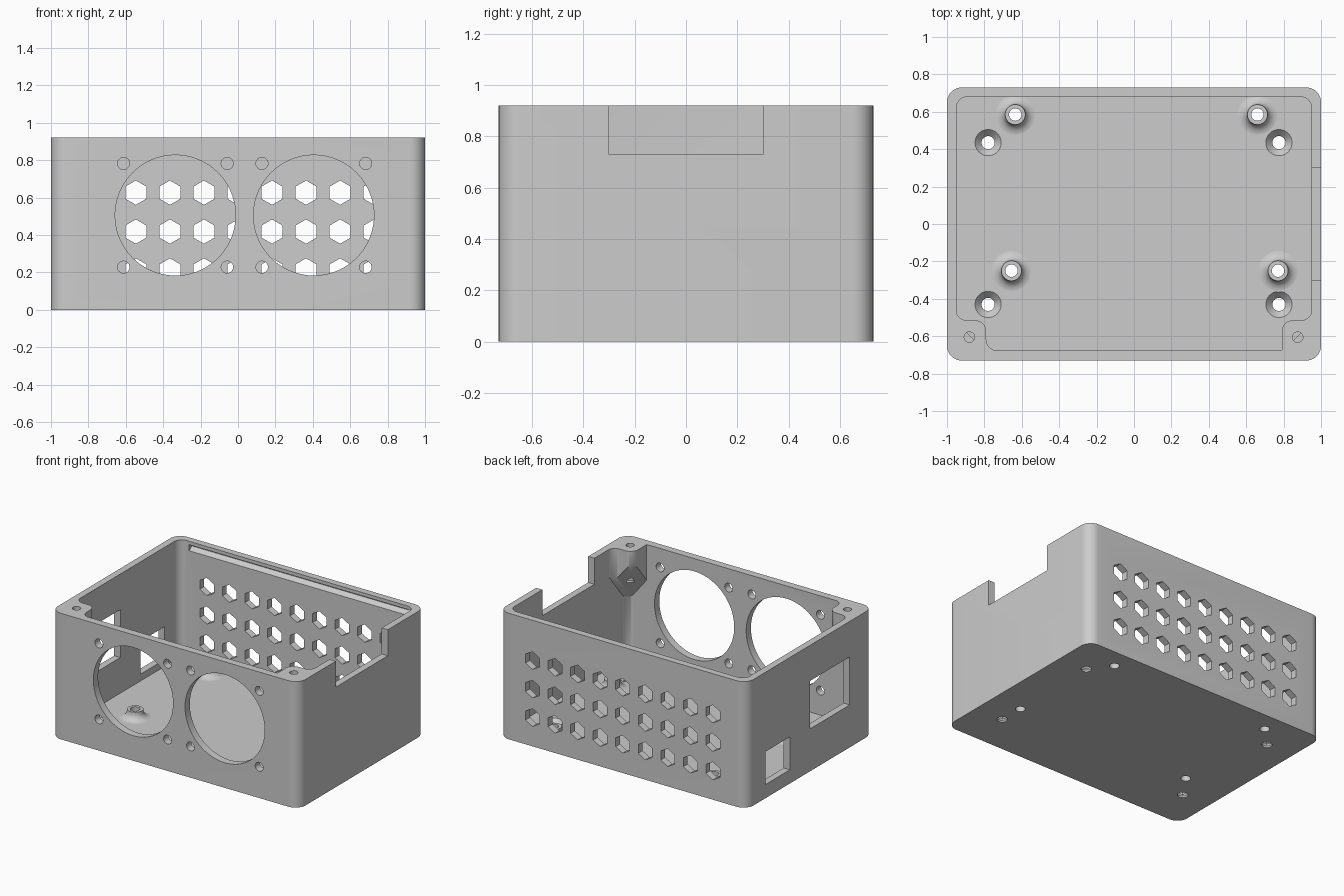
import bpy, bmesh
from math import pi, cos, sin, tan
from mathutils import Vector, Matrix

cube = bpy.data.objects.get("Cube")
if cube:
    bpy.data.objects.remove(cube, do_unlink=True)

grey = bpy.data.materials.new("plain grey")
grey.use_nodes = True
COLOUR = (0.604, 0.604, 0.604, 1)
grey.diffuse_color = COLOUR
grey.node_tree.nodes["Principled BSDF"].inputs["Base Color"].default_value = COLOUR


def make(name, bm):
    bmesh.ops.recalc_face_normals(bm, faces=bm.faces)
    mesh = bpy.data.meshes.new(name)
    bm.to_mesh(mesh)
    bm.free()
    mesh.materials.append(grey)
    ob = bpy.data.objects.new(name, mesh)
    bpy.context.collection.objects.link(ob)
    return ob


def rounded(corners, steps=10):
    """Outline from (x, y, radius) corners, with each corner turned into an arc."""
    out = []
    for i, (x, y, r) in enumerate(corners):
        p = Vector((x, y))
        if not r:
            out.append(p)
            continue
        a = (Vector(corners[i - 1][:2]) - p).normalized()
        b = (Vector(corners[(i + 1) % len(corners)][:2]) - p).normalized()
        half = a.angle(b) / 2
        centre = p + (a + b).normalized() * (r / sin(half))
        start = (p + a * (r / tan(half)) - centre).normalized()
        end = (p + b * (r / tan(half)) - centre).normalized()
        out += [centre + start.slerp(end, k / steps).normalized() * r for k in range(steps + 1)]
    return out


def prism_bm(outline, bottom, top):
    """Upright prism; bottom may be a number or a function of x and y."""
    low = bottom if callable(bottom) else (lambda x, y: bottom)
    bm = bmesh.new()
    lower = [bm.verts.new((p[0], p[1], low(p[0], p[1]))) for p in outline]
    upper = [bm.verts.new((p[0], p[1], top)) for p in outline]
    bm.faces.new(lower)
    bm.faces.new(upper)
    n = len(outline)
    for i in range(n):
        j = (i + 1) % n
        bm.faces.new((lower[i], lower[j], upper[j], upper[i]))
    return bm


def lathe(bm, ring, at, segments=40):
    """Turn a closed (radius, z) ring around a vertical axis."""
    rows = [[bm.verts.new((at[0] + r * cos(2 * pi * k / segments),
                           at[1] + r * sin(2 * pi * k / segments), z))
             for k in range(segments)] for r, z in ring]
    for i, row in enumerate(rows):
        other = rows[(i + 1) % len(rows)]
        for k in range(segments):
            m = (k + 1) % segments
            bm.faces.new((row[k], row[m], other[m], other[k]))


def cylinder(bm, at, radius, depth, axis="Z", sides=32):
    spin = Matrix.Rotation(pi / 2, 4, "X") if axis == "Y" else Matrix()
    bmesh.ops.create_cone(bm, cap_ends=True, segments=sides, radius1=radius, radius2=radius,
                          depth=depth, matrix=Matrix.Translation(at) @ spin)


def box(bm, lo, hi):
    lo, hi = Vector(lo), Vector(hi)
    bmesh.ops.create_cube(bm, size=1, matrix=Matrix.Translation((lo + hi) / 2)
                          @ Matrix.Diagonal((*(hi - lo), 1)))


def cut(target, bm):
    """Subtract a mesh from the target and drop the cutter."""
    tool = make("cutter", bm)
    tool.hide_render = True
    mod = target.modifiers.new("cut", "BOOLEAN")
    mod.operation, mod.solver, mod.object = "DIFFERENCE", "EXACT", tool
    bpy.context.view_layer.objects.active = target
    bpy.ops.object.modifier_apply(modifier=mod.name)
    bpy.data.objects.remove(tool, do_unlink=True)


def smooth(ob):
    bpy.ops.object.select_all(action="DESELECT")
    ob.select_set(True)
    bpy.context.view_layer.objects.active = ob
    bpy.ops.object.shade_smooth_by_angle(angle=0.6)


def rectangle(x, y0, y1, r):
    return rounded([(-x, y0, r), (x, y0, r), (x, y1, r), (-x, y1, r)])


HEIGHT, FLOOR = 0.92, 0.05

# Inner space, with the two screw corner posts left out of it
cavity = make("cavity", prism_bm(rectangle(0.95, -0.675, 0.68, 0.06), FLOOR, 1.1))
for side in (-1, 1):
    fillet = 0.06 if side < 0 else 0
    post = rounded([(1.05, -0.8, 0), (1.05, -0.4, 0), (0.952, -0.4, 0), (0.952, -0.515, 0.06),
                    (0.79, -0.515, 0.06), (0.79, -0.677, fillet), (0.7, -0.677, 0), (0.7, -0.8, 0)])
    post = [(side * p.x, p.y) for p in post]
    # sloped underside that runs down into the corner
    cut(cavity, prism_bm(post, lambda x, y: 0.86 - 1.25 * (abs(x) - 0.79 - 0.515 - y), 1.3))

# Outer shell
shell = make("enclosure_shell", prism_bm(rectangle(1, -0.73, 0.73, 0.08), 0, HEIGHT))
inner = bmesh.new()
inner.from_mesh(cavity.data)
bpy.data.objects.remove(cavity, do_unlink=True)
cut(shell, inner)

# Fan openings and their screw holes in the front wall
bm = bmesh.new()
for x in (-0.335, 0.405):
    cylinder(bm, (x, -0.7, 0.505), 0.322, 0.2, "Y", 72)
    for dx in (-0.277, 0.277):
        for dz in (-0.277, 0.277):
            cylinder(bm, (x + dx, -0.7, 0.505 + dz), 0.032, 0.2, "Y")
cut(shell, bm)

# Hexagonal vents in the back wall
bm = bmesh.new()
for column in range(-4, 5):
    for z in (0.21, 0.418, 0.626):
        cylinder(bm, (column * 0.182, 0.7, z), 0.065, 0.15, "Y", 6)
cut(shell, bm)

# Side windows and the cable notch
bm = bmesh.new()
box(bm, (-1.1, -0.46, 0.31), (-0.9, 0, 0.66))
box(bm, (-1.1, 0.23, 0.1), (-0.9, 0.51, 0.34))
box(bm, (0.9, -0.3, 0.73), (1.1, 0.3, 1.1))
cut(shell, bm)

# Lid groove inside the back wall, with a sloped lower face
bm = prism_bm([(0.66, 0.835), (0.71, 0.875), (0.71, 0.895), (0.66, 0.895)], -0.87, 0.93)
for v in bm.verts:
    v.co = (v.co.z, v.co.x, v.co.y)
cut(shell, bm)

# Lid screw holes in the corner posts
bm = bmesh.new()
for x in (-0.88, 0.875):
    cylinder(bm, (x, -0.605, 0.85), 0.028, 0.4)
cut(shell, bm)

# Countersunk mounting holes and standoff holes in the floor
standoffs = [(-0.635, 0.585), (0.66, 0.585), (-0.655, -0.25), (0.77, -0.25)]
bm = bmesh.new()
for x in (-0.78, 0.775):
    for y in (-0.43, 0.435):
        lathe(bm, [(0.001, -0.1), (0.035, -0.1), (0.035, 0.012), (0.07, FLOOR),
                   (0.07, 0.08), (0.001, 0.08)], (x, y))
for x, y in standoffs:
    cylinder(bm, (x, y, 0), 0.033, 0.3, sides=40)
cut(shell, bm)
smooth(shell)

# Board standoffs with flared feet
for n, at in enumerate(standoffs):
    flare = [(0.115 - 0.06 * sin(t * pi / 12), 0.049 + 0.05 * (1 - cos(t * pi / 12))) for t in range(7)]
    bm = bmesh.new()
    lathe(bm, [(0.033, 0.045), (0.115, 0.045)] + flare + [(0.054, 0.11), (0.033, 0.11)], at)
    smooth(make("standoff_%d" % (n + 1), bm))
